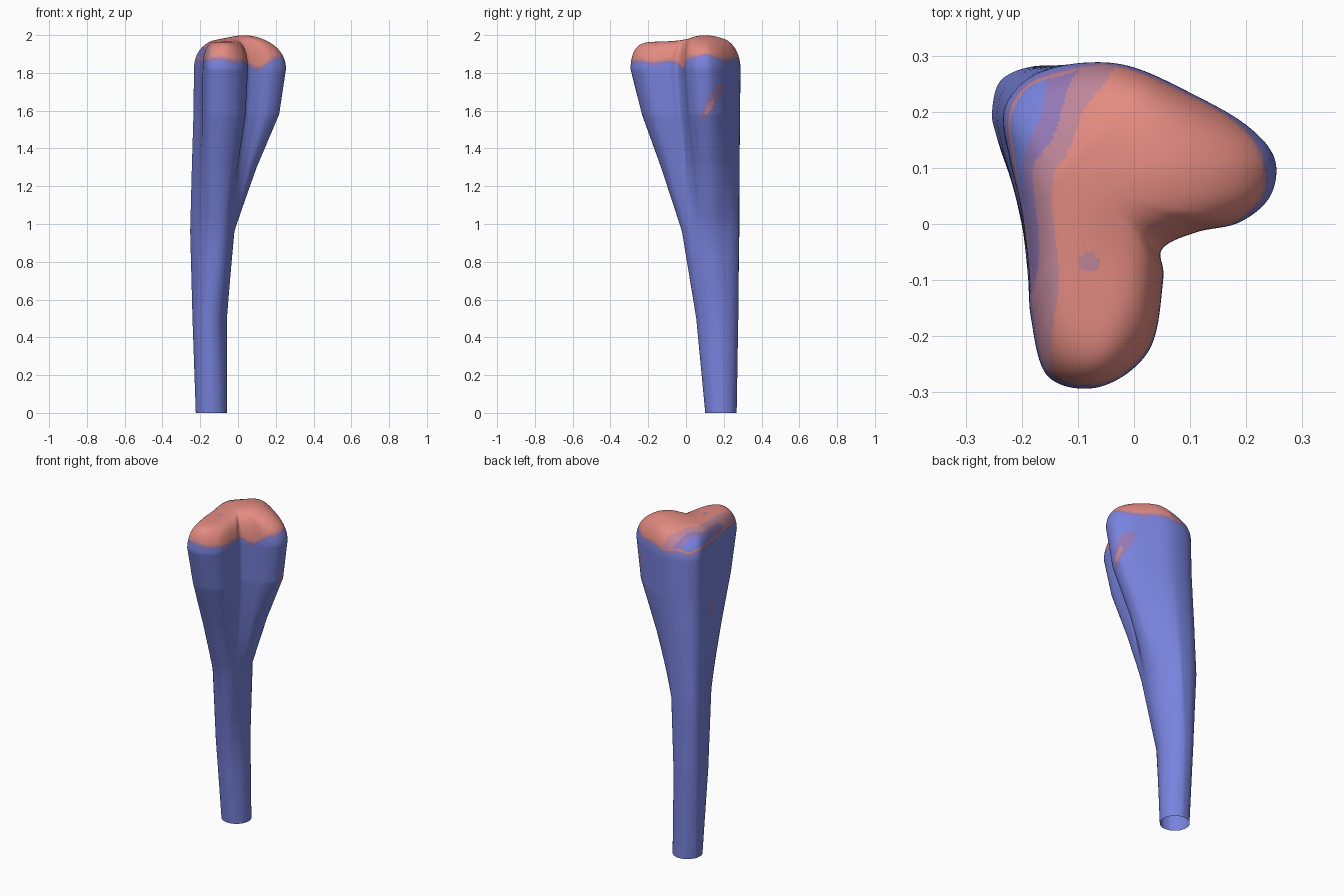
import bpy, bmesh, math
from mathutils import Vector

if "Cube" in bpy.data.objects:
    bpy.data.objects.remove(bpy.data.objects["Cube"])

# Materials: one per flat colour
def make_mat(name, col):
    m = bpy.data.materials.new(name)
    m.diffuse_color = (*col, 1)
    m.use_nodes = True
    m.node_tree.nodes["Principled BSDF"].inputs["Base Color"].default_value = m.diffuse_color
    return m

MATS = [make_mat("bone_blue", (0.19, 0.23, 0.73)),
        make_mat("cap_red", (0.77, 0.26, 0.22)),
        make_mat("blend_mauve", (0.52, 0.24, 0.32)),
        make_mat("blend_purple", (0.30, 0.19, 0.47))]
BLUE, RED, MAUVE, PURPLE = range(4)

# Widest two-lobed outline: x, y, and matching angle on the round shaft
HEAD = [(-.233, .19, 180), (-.212, .238, 155), (-.162, .273, 120), (-.08, .288, 90),
        (0, .279, 70), (.10, .234, 50), (.198, .178, 30), (.25, .118, 10),
        (.243, .05, -8), (.188, .003, -25), (.11, -.015, -38), (.05, -.045, -50),
        (.052, -.10, -60), (.027, -.225, -75), (-.06, -.29, -90), (-.153, -.272, -112),
        (-.184, -.165, -135), (-.187, -.09, -150), (-.20, .02, -163), (-.22, .11, -173)]

# Rounded mid-shaft outline where the flare begins
MID = [(-.253, .20), (-.238, .255), (-.185, .28), (-.12, .28), (-.095, .268),
       (-.068, .24), (-.045, .20), (-.027, .16), (-.02, .125), (-.02, .09),
       (-.026, .062), (-.036, .032), (-.05, .005), (-.075, -.015), (-.11, -.021),
       (-.155, -.01), (-.193, .03), (-.212, .07), (-.23, .11), (-.246, .16)]

CENTRE = Vector((-.07, .06))


def blend(A, B, tx, ty):
    return [Vector((a[0] + (b[0] - a[0]) * tx, a[1] + (b[1] - a[1]) * ty))
            for a, b in zip(A, B)]


def circle(cx, cy, r):
    return [(cx + r * math.cos(math.radians(p[2])), cy + r * math.sin(math.radians(p[2])))
            for p in HEAD]


def smooth_loop(pts, k=12):
    """Closed spline through the points."""
    out, n = [], len(pts)
    for i in range(n):
        a, b, c, d = (pts[(i + j) % n] for j in (-1, 0, 1, 2))
        for s in range(k):
            t = s / k
            out.append(b + .5 * t * ((c - a) + t * (2 * a - 5 * b + 4 * c - d
                                                    + t * (3 * (b - c) + d - a))))
    return out


def bump(x, y, cx, cy, w):
    return math.exp(-((x - cx) ** 2 + (y - cy) ** 2) / w)


def top_height(x, y):
    """Joint surface: high right lobe, shallow notch, sloping back-left corner."""
    return (1.965 + .035 * bump(x, y, .04, .10, .02)
            - .006 * bump(x, y, .03, -.03, .006)
            - .14 * max(0, y - x - .22))


def colour_of(c):
    """Red joint cap with mauve and purple transition bands."""
    wave = .006 * math.sin(40 * c.x + 25 * c.y)
    edge = (1.885 + .03 * bump(c.x, c.y, .25, .1, .006)
            - .05 * bump(c.x, c.y, .09, 0, .005)
            - .02 * bump(c.x, c.y, .04, -.2, .006) + wave)
    if c.z > edge:
        # the left and back-left rim fades from red to blue
        back = max(0, c.y - .1)
        x = c.x + wave
        if bump(c.x, c.y, -.08, -.07, .0005) > .5:
            return MAUVE
        if x > -.14 + .55 * back:
            return RED
        if x > -.175 + .45 * back:
            return MAUVE
        return PURPLE if x > -.195 + .25 * back else BLUE
    if c.z > edge - .025:
        return MAUVE if c.z > edge - .012 else PURPLE
    # small stains on the outer and left sides
    u, v = (c.y - .14 - .5 * (c.z - 1.65)) / .036, (c.z - 1.65) / .1
    if c.x > .1 and u * u + v * v < 1:
        return MAUVE if u * u + (v + .3) ** 2 < .15 else PURPLE
    if c.x < -.15 and ((c.y - .05) / .025) ** 2 + ((c.z - 1.46) / .04) ** 2 < 1:
        return PURPLE
    return BLUE


# Shaft levels: height, outline, rings up to the next level
low = circle(-.14, .185, .083)
LEVELS = [(0, blend(low, low, 0, 0), 3),
          (.5, blend(circle(-.15, .185, .09), MID, .03, .35), 3),
          (.96, blend(MID, MID, 0, 0), 4),
          (1.3, blend(MID, HEAD, .44, .41), 20),
          (1.58, blend(MID, HEAD, .87, .78), 20),
          (1.82, blend(HEAD, HEAD, 0, 0), 0)]
rings = []
for (z0, p0, n), (z1, p1, _) in zip(LEVELS, LEVELS[1:]):
    A, B = smooth_loop(p0), smooth_loop(p1)
    for i in range(n):
        t = i / n
        rings.append([(*p.lerp(q, t), z0 + (z1 - z0) * t) for p, q in zip(A, B)])

# Rings of the rounded joint cap, shrinking to the centre
head, base, CAP = smooth_loop(LEVELS[-1][1]), LEVELS[-1][0], 50
for k in range(CAP):
    s = 1 - (k / CAP) ** 1.9
    ring = []
    for p in head:
        q = CENTRE.lerp(p, s)
        # front and back shoulders are squarer than the sides
        power = 4.8 + 6 * bump(p.x, p.y, -.06, -.3, .006) + 3 * bump(p.x, p.y, .02, .28, .015)
        w = math.sqrt(max(0, 1 - s ** power))
        ring.append((q.x, q.y, base + (top_height(q.x, q.y) - base) * w))
    rings.append(ring)

# Skin the rings; the shaft stays open at the bottom
bm = bmesh.new()
loops = [[bm.verts.new(p) for p in r] for r in rings]
n = len(head)
for a, b in zip(loops, loops[1:]):
    for i in range(n):
        j = (i + 1) % n
        bm.faces.new((a[i], a[j], b[j], b[i]))
bm.faces.new(loops[-1])
bmesh.ops.recalc_face_normals(bm, faces=bm.faces)
for f in bm.faces:
    f.material_index = colour_of(f.calc_center_median())

mesh = bpy.data.meshes.new("long_bone")
bm.to_mesh(mesh)
bm.free()
for m in MATS:
    mesh.materials.append(m)
bone = bpy.data.objects.new("long_bone", mesh)
bpy.context.collection.objects.link(bone)
bpy.context.view_layer.objects.active = bone
bone.select_set(True)
bpy.ops.object.shade_smooth_by_angle(angle=math.radians(60))
